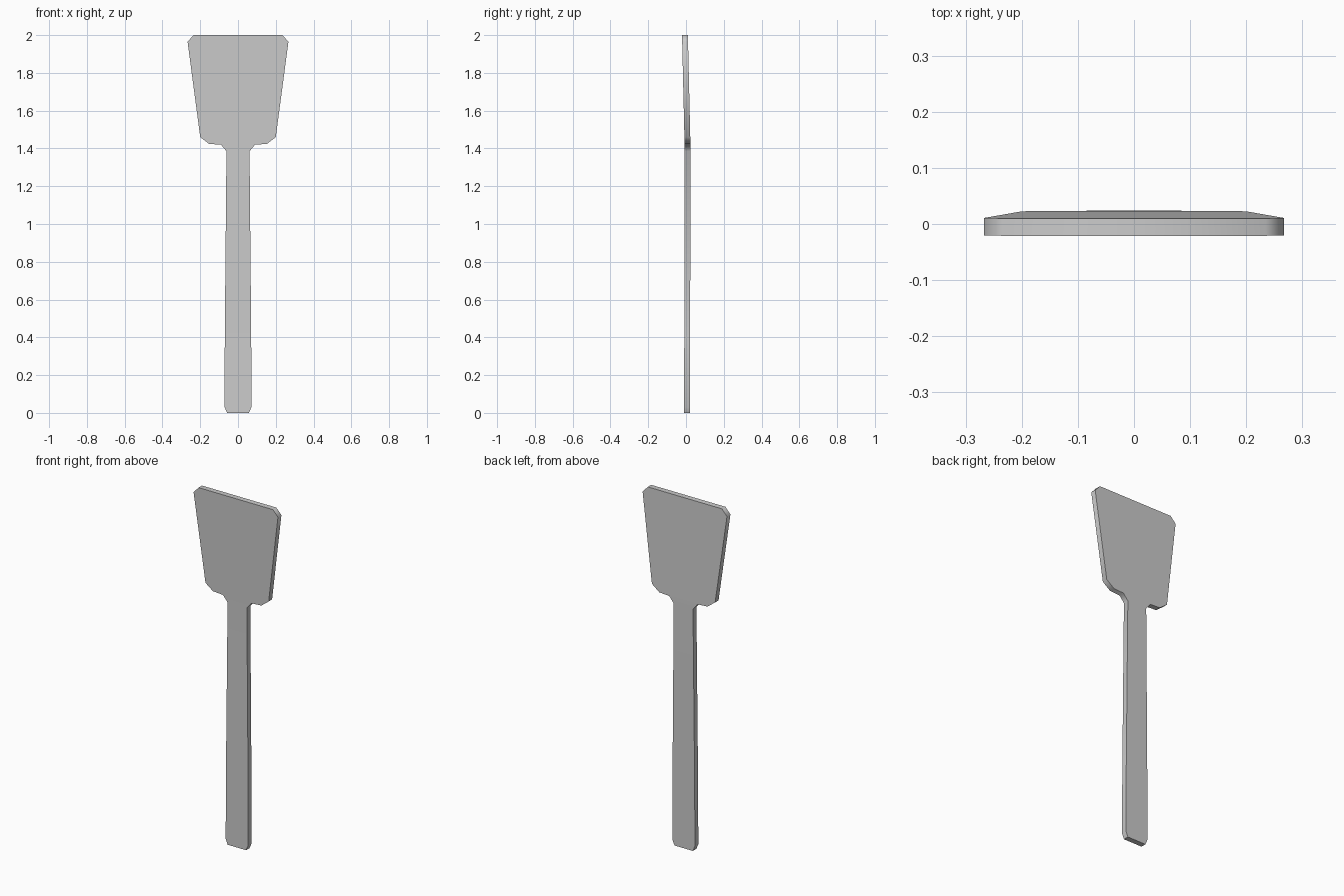
import bpy, bmesh, math

cube = bpy.data.objects.get("Cube")
if cube:
    bpy.data.objects.remove(cube, do_unlink=True)

# Plain grey material
grey = bpy.data.materials.new("plain grey")
grey.use_nodes = True
colour = (0.6, 0.6, 0.6, 1)
grey.diffuse_color = colour
grey.node_tree.nodes["Principled BSDF"].inputs["Base Color"].default_value = colour

THICKNESS = 0.031
BEND = 1.4  # height where the blade starts to lean forward


def back_y(z):
    """Depth of the back face: straight handle, then a leaning blade."""
    if z < BEND:
        return 0.021 + 0.003 * z / BEND
    return 0.024 - 0.014 * (z - BEND) / (2 - BEND)


# Half widths up the outline: handle, neck, shoulders, flared blade
outline = [(0.058, 0), (0.071, 0.03), (0.07, 0.4), (0.061, 1.385),
           (0.09, 1.42), (0.153, 1.424), (0.2, 1.46),
           (0.267, 1.965), (0.235, 2)]

# One flat sheet, given an even depth by extrusion along y
bm = bmesh.new()
rows = [[bm.verts.new((side * w, back_y(z), z)) for side in (-1, 1)]
        for w, z in outline]
for low, high in zip(rows, rows[1:]):
    bm.faces.new((low[1], low[0], high[0], high[1]))
front = bmesh.ops.extrude_face_region(bm, geom=bm.faces[:], use_keep_orig=True)
moved = [g for g in front["geom"] if isinstance(g, bmesh.types.BMVert)]
bmesh.ops.translate(bm, verts=moved, vec=(0, -THICKNESS, 0))
bmesh.ops.recalc_face_normals(bm, faces=bm.faces[:])

mesh = bpy.data.meshes.new("spatula")
bm.to_mesh(mesh)
bm.free()
mesh.materials.append(grey)
spatula = bpy.data.objects.new("spatula", mesh)
bpy.context.collection.objects.link(spatula)

# Soft corners round the rim, sharp edges on the faces
bpy.context.view_layer.objects.active = spatula
spatula.select_set(True)
bpy.ops.object.shade_smooth_by_angle(angle=math.radians(55))
